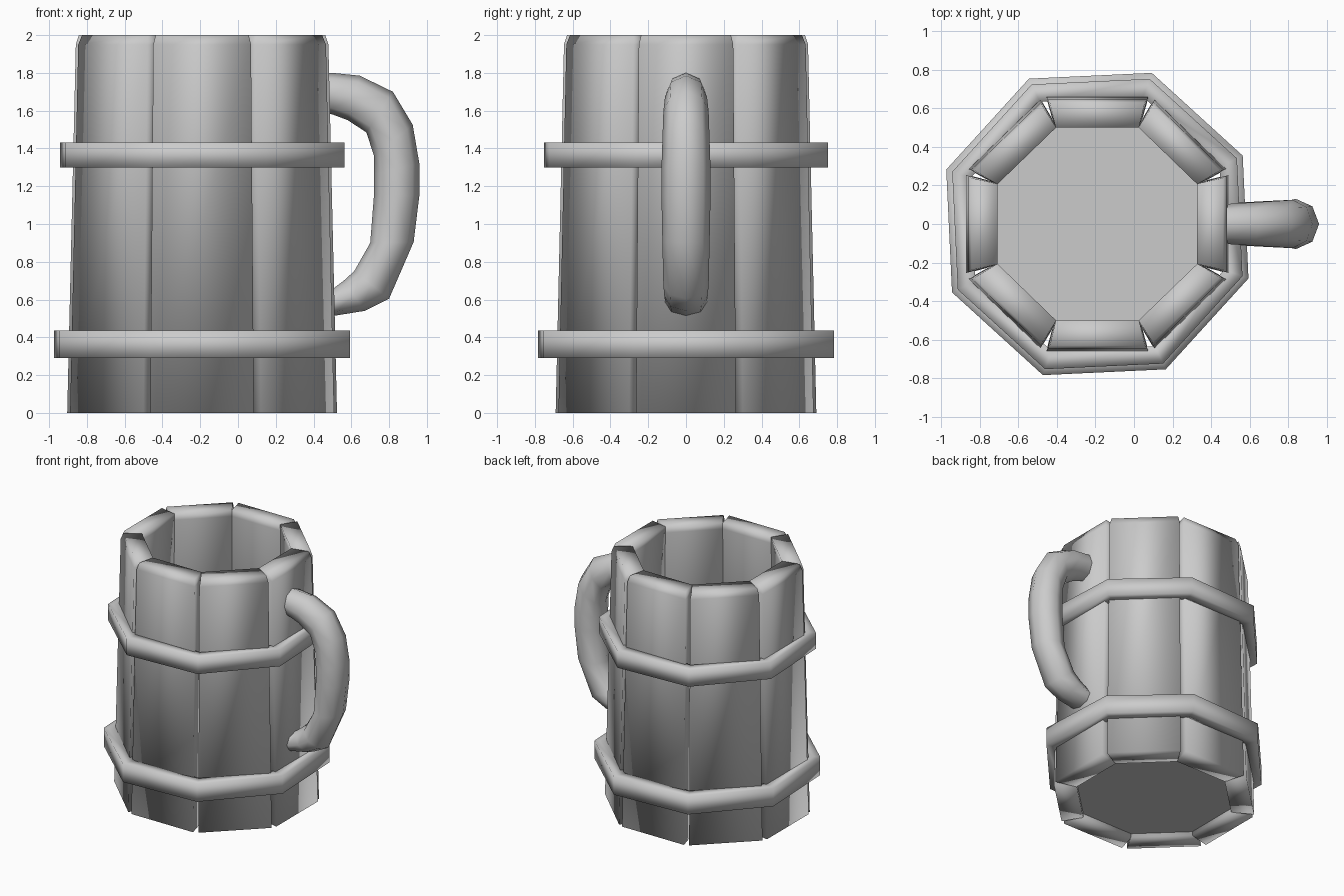
import bpy, bmesh, math
from mathutils import Matrix, Vector

if "Cube" in bpy.data.objects:
    bpy.data.objects.remove(bpy.data.objects["Cube"])

CX = -0.19          # axis of the mug body
SX = 1.035          # body is a touch wider in x than in y
SIDES = 8


def make_object(name, bm, angle=None):
    bmesh.ops.recalc_face_normals(bm, faces=bm.faces)
    mesh = bpy.data.meshes.new(name)
    bm.to_mesh(mesh)
    bm.free()
    obj = bpy.data.objects.new(name, mesh)
    bpy.context.collection.objects.link(obj)
    bpy.ops.object.select_all(action='DESELECT')
    obj.select_set(True)
    bpy.context.view_layer.objects.active = obj
    if angle is None:
        bpy.ops.object.shade_smooth()
    else:
        bpy.ops.object.shade_smooth_by_angle(angle=math.radians(angle))
    return obj


def loft(bm, loops, close=False, caps=True):
    rings = [[bm.verts.new(p) for p in loop] for loop in loops]
    pairs = list(zip(rings, rings[1:]))
    if close:
        pairs.append((rings[-1], rings[0]))
    n = len(rings[0])
    for a, b in pairs:
        for i in range(n):
            j = (i + 1) % n
            bm.faces.new((a[i], a[j], b[j], b[i]))
    if caps and not close:
        bm.faces.new(rings[0])
        bm.faces.new(rings[-1])


def octagon(radius, z, turn, sx=1.0):
    return [(CX + sx * radius * math.cos(turn + i * math.tau / SIDES),
             radius * math.sin(turn + i * math.tau / SIDES), z) for i in range(SIDES)]


# Staves: tapered planks leaning inwards, outer top edge eased
# (z, inner distance, outer distance, inner half width, outer half width)
STAVE = [(0.0, 0.53, 0.69, 0.222, 0.265),
         (1.95, 0.501, 0.646, 0.211, 0.25),
         (2.0, 0.50, 0.63, 0.208, 0.238)]
for k in range(SIDES):
    bm = bmesh.new()
    loft(bm, [[(a, -u, z), (b, -v, z), (b, v, z), (a, u, z)]
              for z, a, b, u, v in STAVE])
    place = (Matrix.Translation((CX, 0, 0)) @ Matrix.Diagonal((SX, 1, 1, 1))
             @ Matrix.Rotation(k * math.tau / SIDES, 4, 'Z'))
    bmesh.ops.transform(bm, matrix=place, verts=bm.verts)
    make_object(f"stave_{k + 1}", bm)

# Floor of the mug
bm = bmesh.new()
r_floor = 0.535 / math.cos(math.pi / SIDES)
loft(bm, [octagon(r_floor, z, math.pi / SIDES, SX) for z in (0.03, 0.07)])
make_object("floor", bm, 30)

# Hoops: eight-sided bands, turned slightly against the staves
for name, z0, z1, r in (("lower_hoop", 0.29, 0.435, 0.833),
                        ("upper_hoop", 1.30, 1.432, 0.80)):
    bm = bmesh.new()
    turn = math.radians(25.2)
    loft(bm, [octagon(r - 0.1, z0, turn), octagon(r, z0, turn),
              octagon(r, z1, turn), octagon(r - 0.1, z1, turn)], close=True)
    make_object(name, bm)

# Handle: eight-sided tube between an outer and an inner outline (x, z)
HANDLE = [((0.42, 1.80), (0.42, 1.60), 0.10),
          ((0.50, 1.80), (0.50, 1.58), 0.105),
          ((0.645, 1.785), (0.58, 1.55), 0.112),
          ((0.82, 1.70), (0.68, 1.485), 0.12),
          ((0.925, 1.525), (0.72, 1.36), 0.125),
          ((0.96, 1.32), (0.72, 1.26), 0.13),
          ((0.96, 1.15), (0.72, 1.155), 0.13),
          ((0.93, 0.905), (0.70, 0.90), 0.125),
          ((0.80, 0.605), (0.615, 0.75), 0.12),
          ((0.67, 0.54), (0.56, 0.70), 0.115),
          ((0.515, 0.515), (0.50, 0.655), 0.11),
          ((0.44, 0.515), (0.44, 0.64), 0.11)]
loops = []
for outer, inner, width in HANDLE:
    o, i = Vector((outer[0], 0, outer[1])), Vector((inner[0], 0, inner[1]))
    mid, half = (o + i) / 2, (o - i) / 2
    loops.append([mid + half * math.cos(t) + Vector((0, width * math.sin(t), 0))
                  for t in (n * math.tau / 8 for n in range(8))])
bm = bmesh.new()
loft(bm, loops)
make_object("handle", bm, 60)
